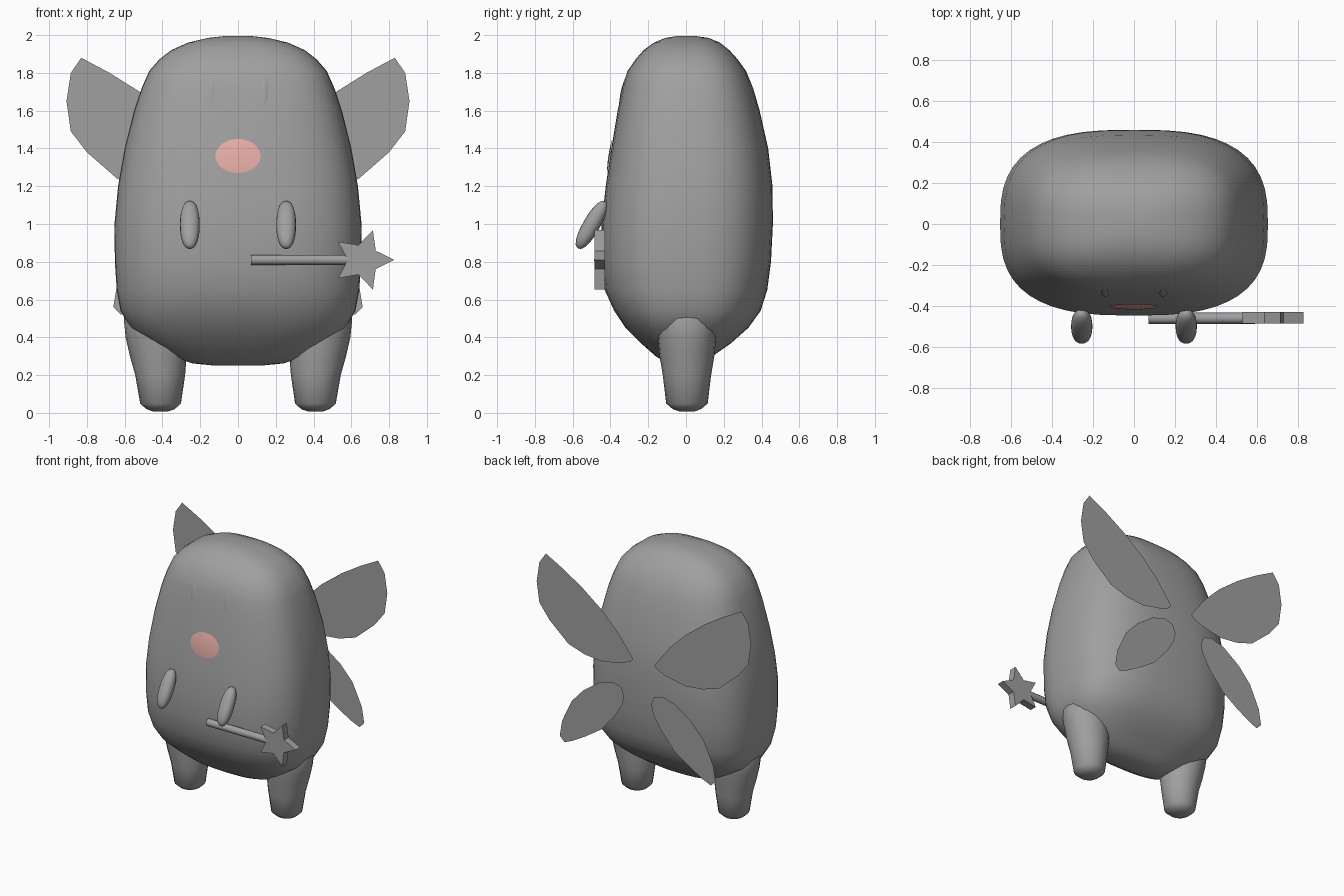
import bpy, bmesh, math
from mathutils import Vector, Matrix
from mathutils.bvhtree import BVHTree

if "Cube" in bpy.data.objects:
    bpy.data.objects.remove(bpy.data.objects["Cube"])


def material(name, rgb):
    m = bpy.data.materials.new(name)
    m.diffuse_color = (*rgb, 1)
    m.use_nodes = True
    m.node_tree.nodes["Principled BSDF"].inputs["Base Color"].default_value = m.diffuse_color
    return m


GREY = material("soft grey", (0.35, 0.35, 0.35))
PINK = material("nose pink", (0.9, 0.47, 0.43))


def finish(bm, name, mat=GREY, smooth=None, normals=True):
    if normals:
        bmesh.ops.recalc_face_normals(bm, faces=bm.faces[:])
    me = bpy.data.meshes.new(name)
    bm.to_mesh(me)
    bm.free()
    me.materials.append(mat)
    ob = bpy.data.objects.new(name, me)
    bpy.context.collection.objects.link(ob)
    if smooth:
        bpy.ops.object.select_all(action='DESELECT')
        ob.select_set(True)
        bpy.context.view_layer.objects.active = ob
        bpy.ops.object.shade_smooth_by_angle(angle=math.radians(smooth))
    return ob


def loft(rings):
    """Bridge point rings and close both ends with a fan to the ring centre."""
    bm = bmesh.new()
    loops = [[bm.verts.new(p) for p in r] for r in rings]
    n = len(loops[0])
    for a, b in zip(loops, loops[1:]):
        for i in range(n):
            j = (i + 1) % n
            bm.faces.new((a[i], a[j], b[j], b[i]))
    for lp in (loops[0], loops[-1]):
        c = bm.verts.new(sum((v.co for v in lp), Vector()) / n)
        for i in range(n):
            bm.faces.new((lp[i], lp[(i + 1) % n], c))
    return bm


def spow(v, e):
    return math.copysign(abs(v) ** e, v)


# Body: rounded-box rings (height, half width, front depth, back depth)
BODY = [(0.25, .12, .05, .04), (0.262, .24, .10, .09), (0.30, .36, .16, .14),
        (0.37, .47, .24, .24), (0.45, .57, .32, .33), (0.54, .622, .38, .395),
        (0.65, .642, .43, .43), (0.8, .652, .447, .45), (1.0, .654, .447, .46),
        (1.2, .635, .425, .458), (1.4, .60, .395, .435), (1.6, .55, .362, .39),
        (1.72, .51, .337, .355), (1.81, .47, .31, .318), (1.87, .418, .268, .275),
        (1.92, .355, .225, .23), (1.96, .265, .17, .18), (1.985, .16, .11, .12),
        (1.995, .07, .05, .05)]


def body_ring(z, hx, yf, yb, n=48, e=2 / 2.8):
    pts = []
    for i in range(n):
        t = 2 * math.pi * i / n
        c, s = spow(math.cos(t), e), spow(math.sin(t), e)
        pts.append((hx * c, s * (yb if s > 0 else yf), z))
    return pts


bm = loft([body_ring(*r) for r in BODY])
bmesh.ops.recalc_face_normals(bm, faces=bm.faces[:])
SKIN = BVHTree.FromBMesh(bm)
finish(bm, "body", smooth=60)

# Legs: tapered stumps sinking into the body (height, centre x, radius x, radius y)
LEG = [(0.008, .41, .04, .04), (0.02, .41, .075, .075), (0.05, .41, .108, .11),
       (0.2, .412, .132, .128), (0.3, .422, .15, .145), (0.4, .435, .16, .155),
       (0.5, .45, .155, .165), (0.58, .45, .12, .13)]
for side, label in ((1, "right"), (-1, "left")):
    rings = [[(side * (cx + rx * math.cos(t)), .005 + ry * math.sin(t), z)
              for t in (2 * math.pi * k / 20 for k in range(20))]
             for z, cx, rx, ry in LEG]
    finish(loft(rings), label + "_leg", smooth=60)

    # Arm: slim tilted ellipsoid pointing down and forward
    bm = bmesh.new()
    bmesh.ops.create_uvsphere(bm, u_segments=20, v_segments=14, radius=1)
    for v in bm.verts:
        v.co = Vector((spow(v.co.x, .9) * .052, spow(v.co.y, .9) * .045,
                       spow(v.co.z, .85) * .143))
    bm.transform(Matrix.Translation((side * .255, -.5, .995))
                 @ Matrix.Rotation(math.radians(-30), 4, 'X'))
    finish(bm, label + "_arm", smooth=60)


# Face details: thin discs draped on the front of the body
def draped_disc(name, cx, cz, rx, rz, mat, bulge, n=28):
    bm = bmesh.new()
    rings = []
    for f in (1, .8, .5, .2):
        ring = []
        for k in range(n):
            t = 2 * math.pi * k / n
            x, z = cx + rx * f * math.cos(t), cz + rz * f * math.sin(t)
            y = SKIN.ray_cast(Vector((x, -2, z)), Vector((0, 1, 0)))[0].y
            ring.append(bm.verts.new((x, y - .004 - bulge * (1 - f * f), z)))
        rings.append(ring)
    for a, b in zip(rings, rings[1:]):
        for k in range(n):
            j = (k + 1) % n
            bm.faces.new((a[k], a[j], b[j], b[k]))
    bm.faces.new(rings[-1])
    bm.normal_update()
    if sum(f.normal.y for f in bm.faces) > 0:
        bmesh.ops.reverse_faces(bm, faces=bm.faces[:])
    finish(bm, name, mat, smooth=60, normals=False)


draped_disc("nose", 0, 1.36, .12, .09, PINK, .006)
for side, label in ((1, "right"), (-1, "left")):
    draped_disc(label + "_eye", side * .142, 1.713, .018, .075, GREY, .004)

# Wings: flat leaf outlines floating behind the back
UPPER = [(.09, 1.27), (.22, 1.44), (.35, 1.57), (.52, 1.70), (.68, 1.80), (.83, 1.88),
         (.885, 1.80), (.908, 1.65), (.885, 1.49), (.80, 1.38), (.64, 1.24),
         (.50, 1.195), (.35, 1.18), (.18, 1.215), (.11, 1.245)]
LOWER = [(.115, 1.01), (.14, 1.07), (.21, 1.09), (.32, 1.06), (.46, .96), (.56, .85),
         (.64, .68), (.66, .56), (.62, .52), (.55, .55), (.445, .61), (.31, .70),
         (.19, .84), (.13, .94)]
for shape, y, row in ((UPPER, .51, "upper"), (LOWER, .585, "lower")):
    for side, label in ((1, "right"), (-1, "left")):
        bm = bmesh.new()
        f = bm.faces.new([bm.verts.new((side * x, y, z)) for x, z in shape])
        f.normal_update()
        if f.normal.y < 0:
            f.normal_flip()
        finish(bm, f"{label}_{row}_wing", normals=False)

# Wand: rod ending in a thick five-pointed star
bm = bmesh.new()
bmesh.ops.create_cone(bm, cap_ends=True, segments=12, radius1=.027, radius2=.027, depth=.52)
bm.transform(Matrix.Translation((.33, -.46, .81)) @ Matrix.Rotation(math.pi / 2, 4, 'Y'))
finish(bm, "wand_rod", smooth=40)

bm = bmesh.new()
pts = []
for k in range(10):
    r, t = (.165, .082)[k % 2], math.pi * k / 5
    pts.append(bm.verts.new((.663 + r * math.cos(t), -.485, .81 + r * math.sin(t))))
face = bm.faces.new(pts)
new = bmesh.ops.extrude_face_region(bm, geom=[face])["geom"]
bmesh.ops.translate(bm, vec=(0, .055, 0),
                    verts=[g for g in new if isinstance(g, bmesh.types.BMVert)])
finish(bm, "wand_star")
